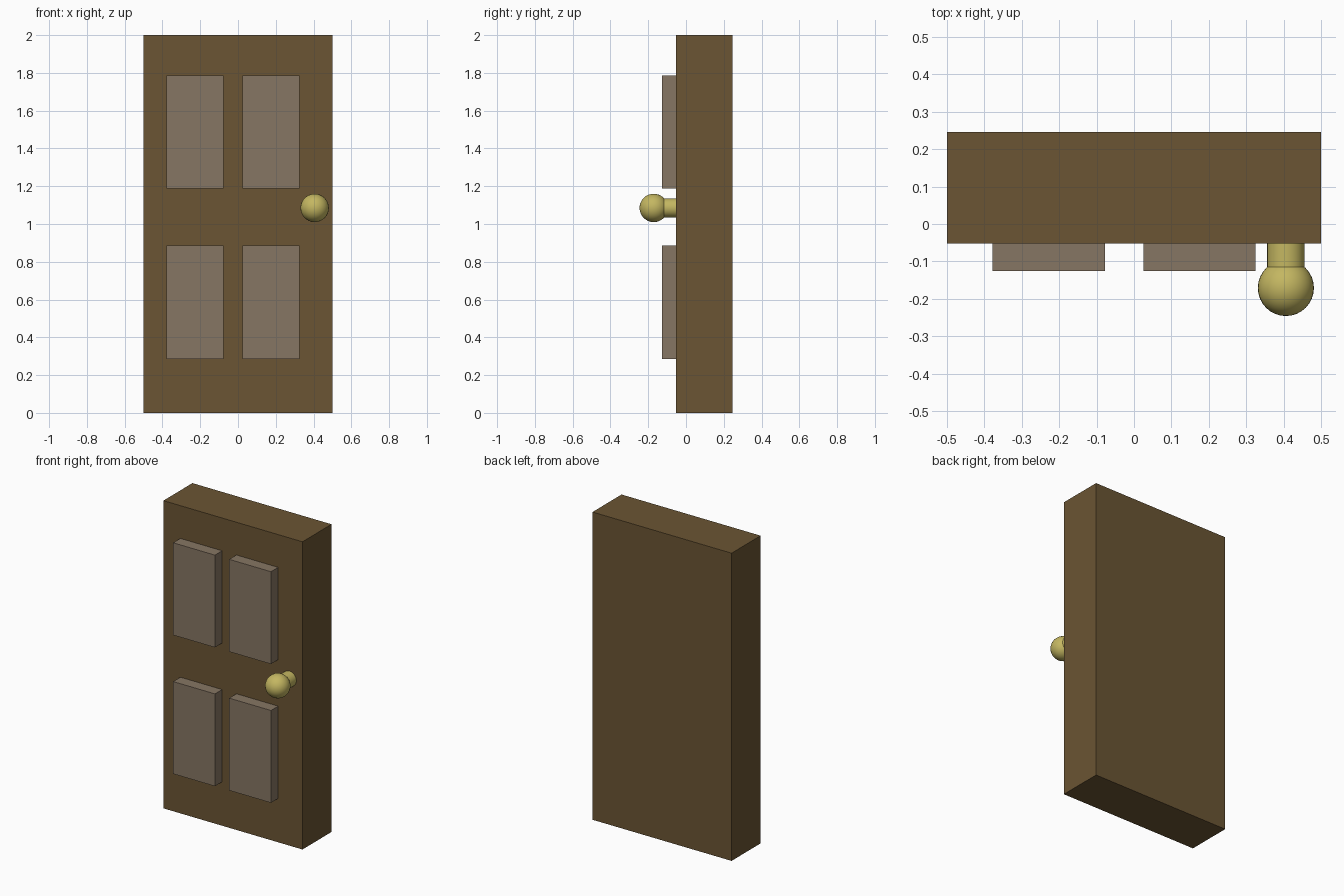
import bpy
from math import radians

if "Cube" in bpy.data.objects:
    bpy.data.objects.remove(bpy.data.objects["Cube"])


def material(name, color):
    m = bpy.data.materials.new(name)
    m.diffuse_color = (*color, 1)
    m.use_nodes = True
    m.node_tree.nodes["Principled BSDF"].inputs["Base Color"].default_value = m.diffuse_color
    return m


wood = material("dark_wood", (0.145, 0.09, 0.033))
panel_wood = material("pale_wood", (0.24, 0.18, 0.125))
brass = material("brass", (0.55, 0.47, 0.12))


def finish(name, mat):
    ob = bpy.context.object
    ob.name = name
    ob.data.materials.append(mat)
    return ob


def box(name, lo, hi, mat):
    center = [(a + b) / 2 for a, b in zip(lo, hi)]
    bpy.ops.mesh.primitive_cube_add(size=1, location=center)
    ob = finish(name, mat)
    ob.scale = [b - a for a, b in zip(lo, hi)]
    bpy.ops.object.transform_apply(location=False, rotation=False, scale=True)
    return ob


# Door slab
FRONT = -0.052
box("door_slab", (-0.5, FRONT, 0), (0.5, 0.246, 2), wood)

# Four raised panels, set slightly into the slab
for row, z in (("lower", 0.285), ("upper", 1.187)):
    for side, x in (("left", -0.378), ("right", 0.025)):
        box(f"{row}_{side}_panel", (x, -0.126, z),
            (x + 0.3, FRONT + 0.02, z + 0.6), panel_wood)

# Knob stem
KX, KZ = 0.406, 1.085
bpy.ops.mesh.primitive_cylinder_add(vertices=32, radius=0.05, depth=0.13,
                                    location=(KX, -0.095, KZ),
                                    rotation=(radians(90), 0, 0))
finish("knob_stem", brass)
bpy.ops.object.shade_smooth_by_angle(angle=radians(30))

# Round knob
bpy.ops.mesh.primitive_uv_sphere_add(segments=32, ring_count=16, radius=0.075,
                                     location=(KX, -0.171, KZ),
                                     rotation=(radians(90), 0, 0))
finish("knob", brass)
bpy.ops.object.shade_smooth()
